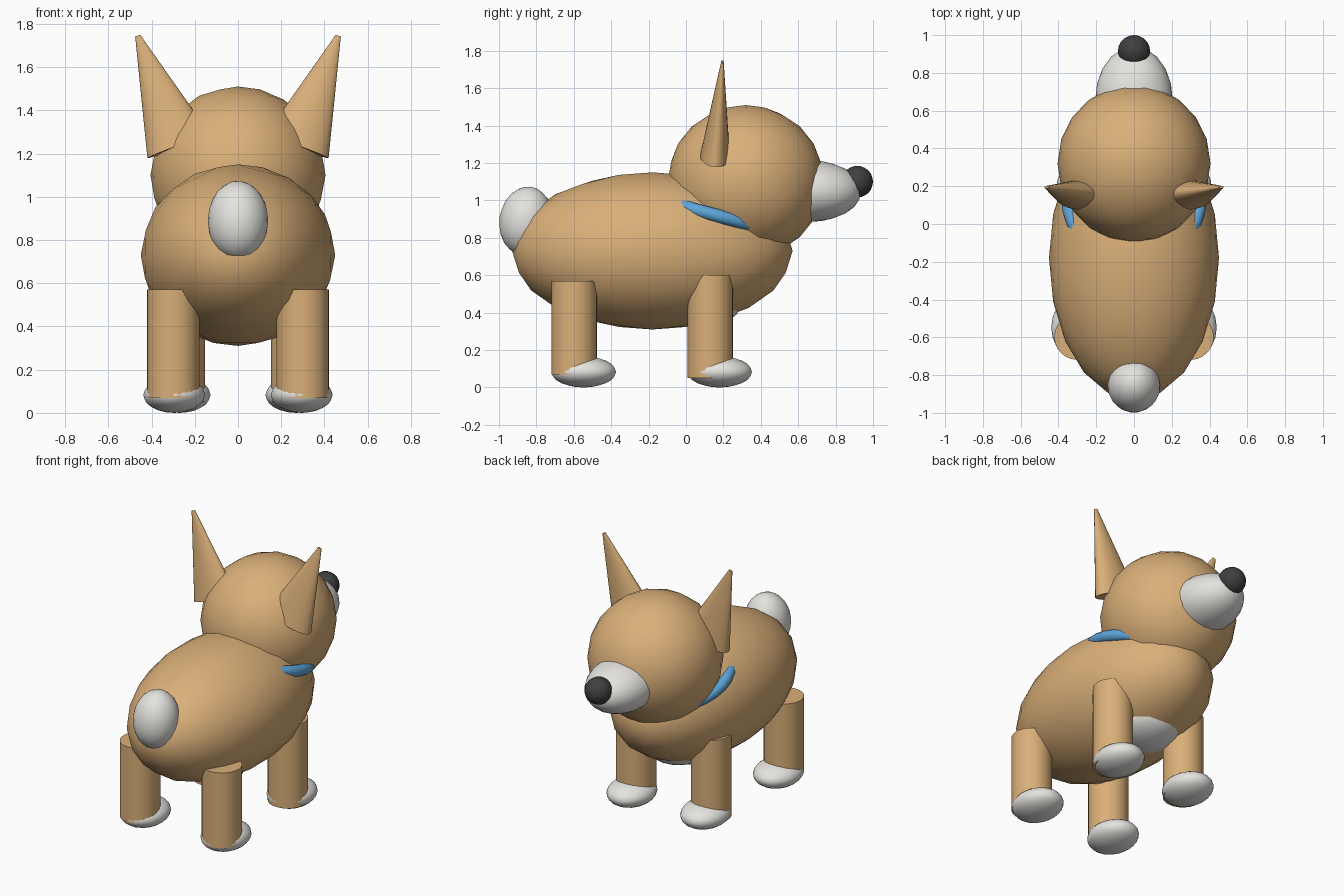
import bpy
import math
from mathutils import Matrix, Vector

cube = bpy.data.objects.get("Cube")
if cube:
    bpy.data.objects.remove(cube, do_unlink=True)


def material(name, rgb):
    mat = bpy.data.materials.new(name)
    mat.use_nodes = True
    colour = (*rgb, 1.0)
    mat.diffuse_color = colour
    mat.node_tree.nodes["Principled BSDF"].inputs["Base Color"].default_value = colour
    return mat


TAN = material("tan fur", (0.70, 0.43, 0.19))
WHITE = material("white fur", (0.78, 0.77, 0.74))
DARK = material("dark nose", (0.05, 0.05, 0.05))
BLUE = material("blue collar", (0.11, 0.38, 0.70))


def finish(name, mat, smooth_angle=40):
    """Name, colour and smooth the object that was just added."""
    obj = bpy.context.object
    obj.name = obj.data.name = name
    obj.data.materials.append(mat)
    bpy.ops.object.shade_smooth_by_angle(angle=math.radians(smooth_angle))
    return obj


def ellipsoid(name, mat, centre, radii, tilt=0):
    bpy.ops.mesh.primitive_ico_sphere_add(
        subdivisions=3, radius=1, location=centre, rotation=(math.radians(tilt), 0, 0))
    bpy.context.object.scale = radii
    return finish(name, mat)


def flat_cone(name, mat, base, tip, wide, deep, tip_ratio):
    """Tapered cone from base to tip, flattened front to back."""
    base, tip = Vector(base), Vector(tip)
    axis = tip - base
    bpy.ops.mesh.primitive_cone_add(
        vertices=24, radius1=1, radius2=tip_ratio, depth=1)
    obj = finish(name, mat)
    up = axis.normalized()
    side = Vector((0, 1, 0)).cross(up).normalized()
    turn = Matrix((side, up.cross(side), up)).transposed().to_4x4()
    size = Matrix.Diagonal((wide, deep, axis.length, 1))
    obj.matrix_world = Matrix.Translation((base + tip) / 2) @ turn @ size
    return obj


# Torso and belly patch
ellipsoid("body", TAN, (0, -0.18, 0.73), (0.45, 0.75, 0.42))
ellipsoid("belly_patch", WHITE, (0, 0.08, 0.46), (0.23, 0.22, 0.14))
ellipsoid("tail", WHITE, (0, -0.855, 0.89), (0.14, 0.143, 0.185), -8)

# Head, muzzle and nose
ellipsoid("head", TAN, (0, 0.32, 1.10), (0.405, 0.418, 0.41))
ellipsoid("muzzle", WHITE, (0, 0.66, 1.05), (0.205, 0.28, 0.165))
ellipsoid("nose", DARK, (0, 0.915, 1.10), (0.085, 0.085, 0.085))

# Collar, mostly sunk into the neck
bpy.ops.mesh.primitive_torus_add(
    location=(0, 0.14, 0.925), rotation=(math.radians(-15), 0, 0),
    major_radius=0.35, minor_radius=0.036, major_segments=32, minor_segments=12)
finish("collar", BLUE)

for side, label in ((1, "left"), (-1, "right")):
    # Ears with a pale inner strip on the face side
    base = Vector((0.273 * side, 0.155, 1.233))
    tip = Vector((0.464 * side, 0.195, 1.745))
    flat_cone(label + "_ear", TAN, base, tip, 0.156, 0.08, 0.08)
    shift = Vector((0, 0.015, 0))
    flat_cone(label + "_inner_ear", WHITE, base.lerp(tip, 0.2) + shift,
              base.lerp(tip, 0.85) + shift, 0.09, 0.0475, 0.04)

    # Legs and paws
    for end, x, y, top in (("front", 0.275, 0.13, 0.60), ("back", 0.30, -0.597, 0.57)):
        bottom = 0.05 if end == "front" else 0.07
        bpy.ops.mesh.primitive_cylinder_add(
            vertices=24, radius=0.122, depth=top - bottom,
            location=(x * side, y, (top + bottom) / 2))
        finish(f"{end}_{label}_leg", TAN)
        ellipsoid(f"{end}_{label}_paw", WHITE,
                  ((x - 0.005) * side, y + 0.05, 0.083), (0.143, 0.173, 0.083))
